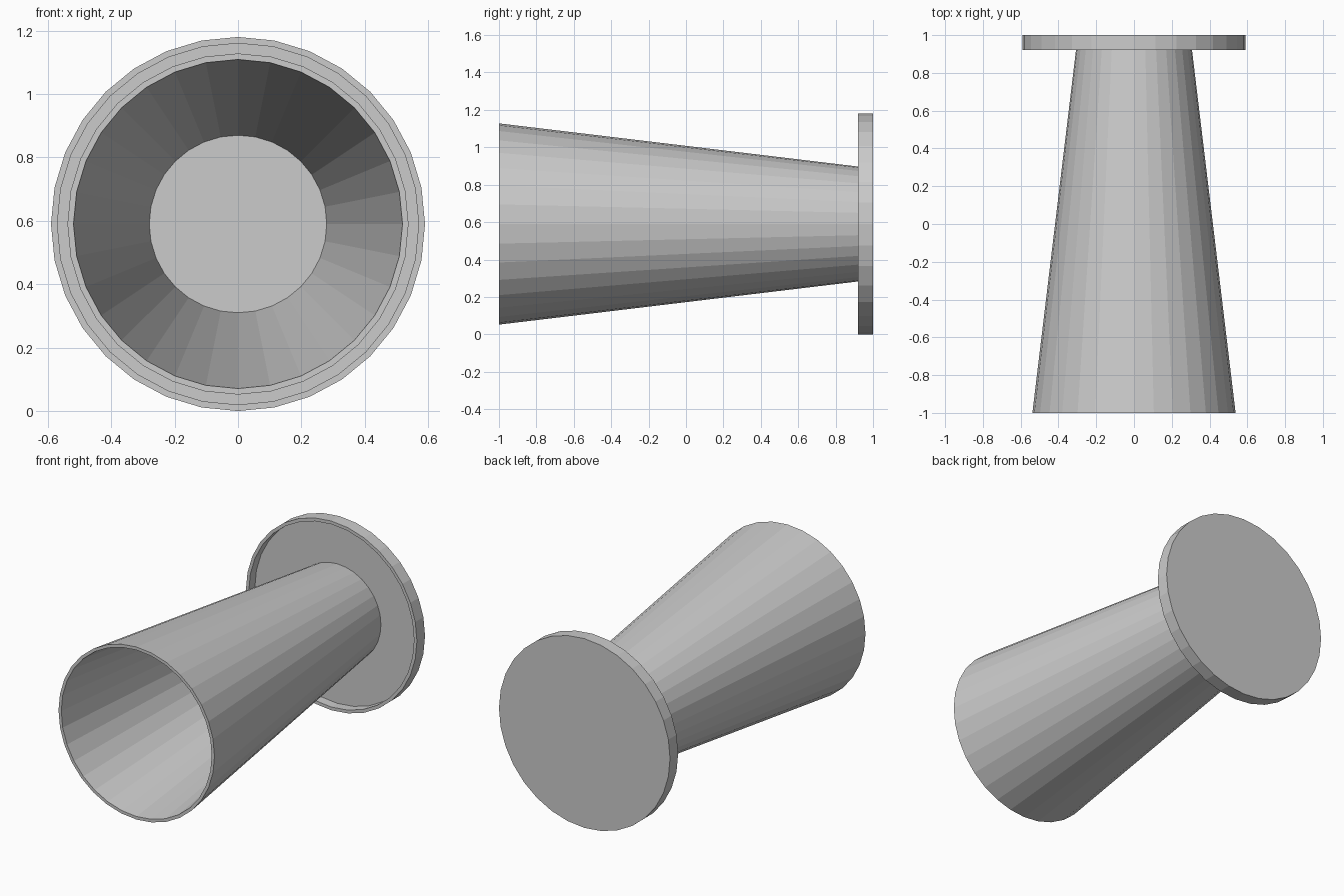
import bpy, math

if "Cube" in bpy.data.objects:
    bpy.data.objects.remove(bpy.data.objects["Cube"])

SIDES = 32
AXIS_Z = 0.59


def lathe(name, profile, closed):
    """Revolve (radius, y) points about the horizontal y axis."""
    verts, faces = [], []
    n = len(profile)
    for i in range(SIDES):
        a = 2 * math.pi * i / SIDES
        for r, y in profile:
            verts.append((r * math.cos(a), y, AXIS_Z + r * math.sin(a)))
    for i in range(SIDES):
        j = (i + 1) % SIDES
        for k in range(n if closed else n - 1):
            m = (k + 1) % n
            faces.append((i * n + k, i * n + m, j * n + m, j * n + k))
    if not closed:
        # cap both ends of an open profile
        faces.append([i * n for i in range(SIDES)])
        faces.append([i * n + n - 1 for i in reversed(range(SIDES))])
    mesh = bpy.data.meshes.new(name)
    mesh.from_pydata(verts, [], faces)
    mesh.validate()
    obj = bpy.data.objects.new(name, mesh)
    bpy.context.collection.objects.link(obj)
    # consistent outward normals
    bpy.context.view_layer.objects.active = obj
    obj.select_set(True)
    bpy.ops.object.mode_set(mode='EDIT')
    bpy.ops.mesh.select_all(action='SELECT')
    bpy.ops.mesh.normals_make_consistent(inside=False)
    bpy.ops.object.mode_set(mode='OBJECT')
    obj.select_set(False)
    return obj


# tapered thin-walled tube, open at the front
lathe("tapered_tube", [(0.538, -1.0), (0.30, 0.98), (0.28, 0.98), (0.519, -1.0)], True)

# shallow dish at the back with a raised rim
lathe("rimmed_end_plate", [(0.57, 0.98), (0.57, 0.92), (0.59, 0.92), (0.59, 1.0)], False)
